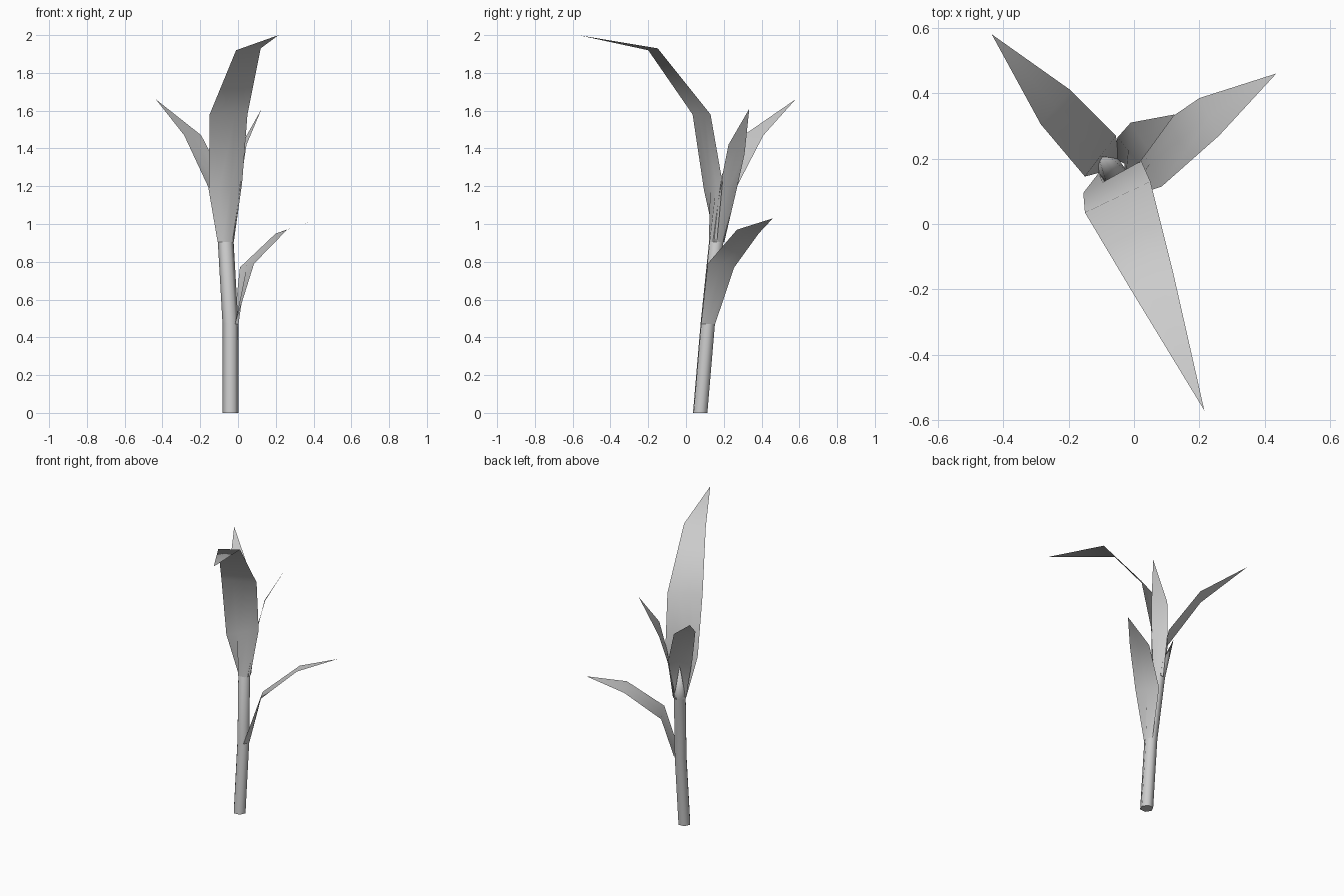
import bpy, bmesh, math
from mathutils import Vector

cube = bpy.data.objects.get("Cube")
if cube:
    bpy.data.objects.remove(cube, do_unlink=True)

GREY = (0.6, 0.6, 0.6, 1.0)
grey = bpy.data.materials.new("plain_grey")
grey.use_nodes = True
grey.diffuse_color = GREY
grey.node_tree.nodes["Principled BSDF"].inputs["Base Color"].default_value = GREY


def ring_point(centre, radius, degrees):
    a = math.radians(degrees)
    return Vector(centre) + Vector((math.cos(a), math.sin(a), 0)) * radius


def finish(name, bm, angle):
    mesh = bpy.data.meshes.new(name)
    bm.to_mesh(mesh)
    bm.free()
    mesh.materials.append(grey)
    obj = bpy.data.objects.new(name, mesh)
    bpy.context.collection.objects.link(obj)
    bpy.ops.object.select_all(action="DESELECT")
    obj.select_set(True)
    bpy.context.view_layer.objects.active = obj
    bpy.ops.object.shade_smooth_by_angle(angle=math.radians(angle))


def bridge(bm, lower, upper):
    for i in range(len(lower) - 1):
        bm.faces.new((lower[i], lower[i + 1], upper[i + 1], upper[i]))


def fan(bm, row, tip):
    top = bm.verts.new(tip)
    for a, b in zip(row, row[1:]):
        bm.faces.new((a, b, top))


LOW_JOINT = (-0.04, 0.115, 0.47)
TOP_JOINT = (-0.065, 0.16, 0.905)

# Six-sided stalk, bent at the joints and ending in a pointed bud
bm = bmesh.new()
rings = []
for centre in ((-0.04, 0.075, 0), LOW_JOINT, TOP_JOINT):
    ring = [bm.verts.new(ring_point(centre, 0.042, 5 + 60 * k)) for k in range(6)]
    rings.append(ring + ring[:1])
for low, high in zip(rings, rings[1:]):
    bridge(bm, low, high)
fan(bm, rings[-1], (-0.12, 0.24, 1.17))
bm.faces.new(rings[0][5::-1])
finish("stalk", bm, 65)


# Each leaf clasps the stalk at its base, then runs through edge pairs to a tip
def leaf(name, joint, start, end, pairs, tip, columns=3):
    bm = bmesh.new()
    steps = [i / columns for i in range(columns + 1)]
    row = [bm.verts.new(ring_point(joint, 0.043, start + (end - start) * t)) for t in steps]
    for left, right in pairs:
        nxt = [bm.verts.new(Vector(left).lerp(Vector(right), t)) for t in steps]
        bridge(bm, row, nxt)
        row = nxt
    fan(bm, row, tip)
    finish(name, bm, 60)


leaf("front_leaf", TOP_JOINT, 185, 365,
     [((-0.155, 0.095, 1.18), (0.022, 0.193, 1.22)),
      ((-0.15, 0.035, 1.58), (0.05, 0.13, 1.58)),
      ((-0.01, -0.2, 1.92), (0.12, -0.15, 1.93))],
     (0.215, -0.57, 2.0))

leaf("back_right_leaf", TOP_JOINT, 65, 185,
     [((-0.055, 0.27, 1.2), (-0.15, 0.145, 1.18)),
      ((-0.195, 0.41, 1.47), (-0.285, 0.305, 1.47))],
     (-0.435, 0.58, 1.66), 2)

leaf("back_left_leaf", TOP_JOINT, -25, 95,
     [((0.015, 0.185, 1.22), (-0.05, 0.265, 1.17)),
      ((0.045, 0.225, 1.42), (-0.01, 0.31, 1.37))],
     (0.125, 0.335, 1.61), 2)

leaf("lower_leaf", LOW_JOINT, -55, 65,
     [((0.085, 0.115, 0.79), (0.01, 0.255, 0.77)),
      ((0.26, 0.27, 0.97), (0.2, 0.385, 0.95))],
     (0.435, 0.46, 1.03), 2)
